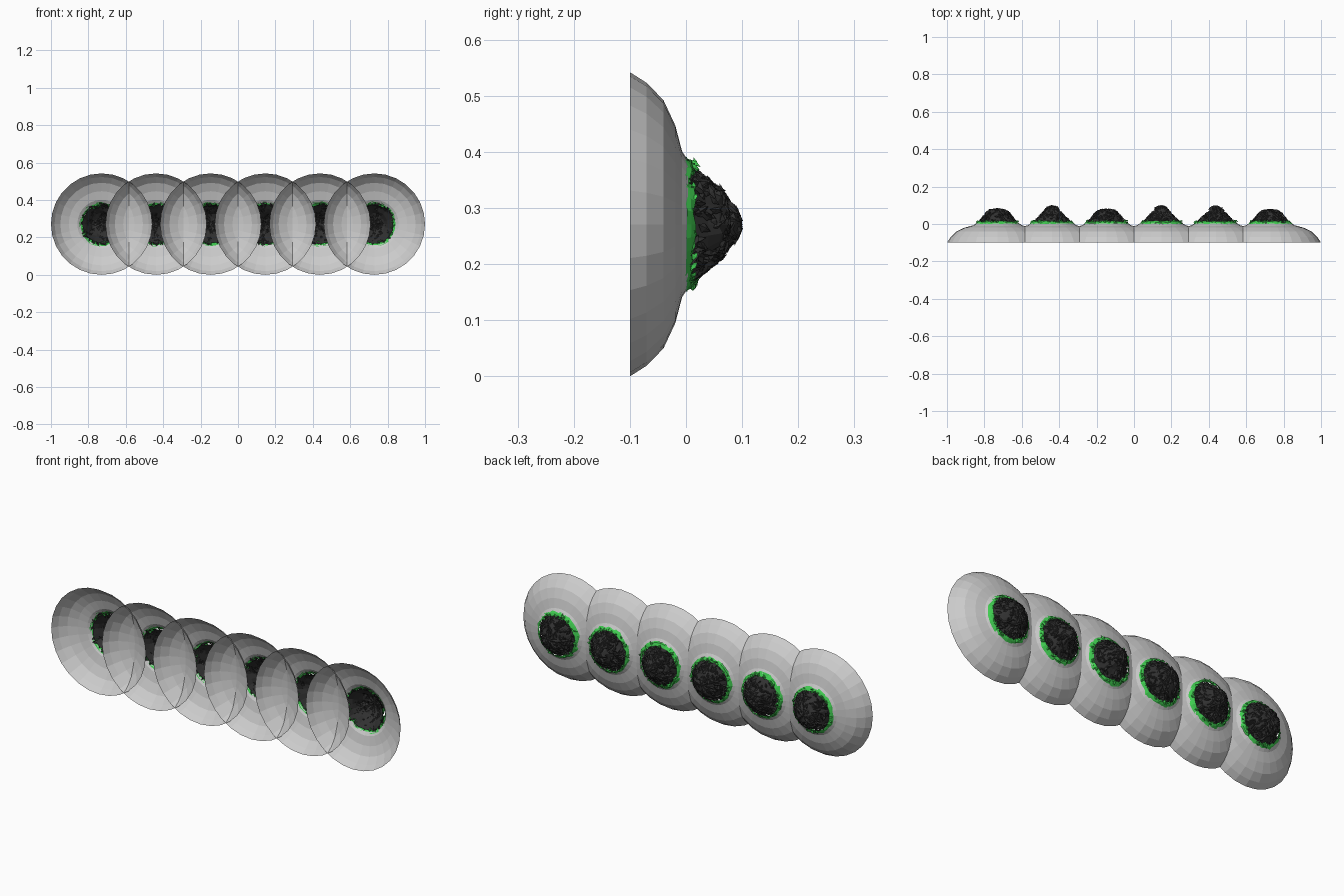
import bpy, bmesh, math, random
from mathutils import Vector

if "Cube" in bpy.data.objects:
    bpy.data.objects.remove(bpy.data.objects["Cube"])

random.seed(7)
CZ = 0.271
SIDES = 28
SHELL = [(0.271, -0.10), (0.252, -0.07), (0.221, -0.04), (0.176, -0.019),
         (0.130, -0.007), (0.113, 0.004)]
# mound outlines as (radius, share of height)
PEAKED = [(0.112, 0.0), (0.092, 0.2), (0.070, 0.42), (0.045, 0.68), (0.030, 0.88), (0.008, 0.97)]
FLAT = [(0.112, 0.0), (0.096, 0.24), (0.078, 0.5), (0.062, 0.75), (0.040, 0.9), (0.008, 0.95)]


def material(name, rgb):
    m = bpy.data.materials.new(name)
    m.diffuse_color = (*rgb, 1)
    m.use_nodes = True
    m.node_tree.nodes["Principled BSDF"].inputs["Base Color"].default_value = m.diffuse_color
    return m


DARK = material("charcoal", (0.03, 0.03, 0.03))
GREEN = material("green", (0.05, 0.6, 0.08))


def finish(bm, name, x, mat=None):
    mesh = bpy.data.meshes.new(name)
    bm.to_mesh(mesh)
    bm.free()
    ob = bpy.data.objects.new(name, mesh)
    ob.location = (x, 0, CZ)
    if mat:
        mesh.materials.append(mat)
    bpy.context.collection.objects.link(ob)
    return ob


def lathe(profile, sides, jitter=0.0, cap=False):
    """Revolve (radius, y) points around the y axis."""
    bm = bmesh.new()
    rings = []
    for r, y in profile:
        ring = []
        for i in range(sides):
            a = 2 * math.pi * i / sides
            rr = r + random.uniform(-jitter, jitter) * min(1, r / 0.04)
            ring.append(bm.verts.new((rr * math.cos(a), y + random.uniform(-jitter, jitter),
                                      rr * math.sin(a))))
        rings.append(ring)
    for lo, hi in zip(rings, rings[1:]):
        for i in range(sides):
            j = (i + 1) % sides
            bm.faces.new((lo[i], hi[i], hi[j], lo[j]))
    if cap:
        bm.faces.new(rings[-1])
    bmesh.ops.recalc_face_normals(bm, faces=bm.faces)
    return bm


def add_shard(bm, r, y, a, slope, length, width):
    """One bent, tilted leaf lying roughly along the mound."""
    out = Vector((math.cos(a), 0, math.sin(a)))
    side = Vector((-math.sin(a), 0, math.cos(a)))
    up = (out * slope[0] + Vector((0, slope[1], 0))).normalized()
    normal = (out * slope[1] - Vector((0, slope[0], 0))).normalized()
    spin = random.uniform(-1.3, 1.3)
    d = up * math.cos(spin) + side * math.sin(spin)
    w = side * math.cos(spin) - up * math.sin(spin)
    d = (d + normal * random.uniform(-0.35, 0.35)).normalized()
    c = out * r + Vector((0, y, 0))
    tip, tail = c + d * length / 2, c - d * length / 2
    left = bm.verts.new(c + w * width / 2 - normal * 0.004)
    right = bm.verts.new(c - w * width / 2 - normal * 0.004)
    top, bot = bm.verts.new(tip), bm.verts.new(tail)
    mid = bm.verts.new(c + normal * 0.004)
    for p, q in ((top, left), (left, bot), (bot, right), (right, top)):
        bm.faces.new((p, q, mid))


def build_unit(n, x, height, outline):
    # open domed shell with a hole in the middle
    finish(lathe(SHELL, SIDES), f"shell_{n}", x)

    # crumpled mound core
    prof = [(r * 0.93, f * height) for r, f in outline]
    finish(lathe(prof, 22, 0.005, True), f"mound_core_{n}", x, DARK)

    # dark shards covering the mound
    bm = bmesh.new()
    pts = [(r, f * height) for r, f in outline]
    segs = list(zip(pts, pts[1:]))
    weights = [(p[0] + q[0]) * math.dist(p, q) for p, q in segs]
    for _ in range(230):
        p, q = random.choices(segs, weights)[0]
        t = random.random()
        r, y = p[0] + (q[0] - p[0]) * t, p[1] + (q[1] - p[1]) * t
        add_shard(bm, r * 0.98, y, random.uniform(0, 2 * math.pi),
                  (q[0] - p[0], q[1] - p[1]),
                  random.uniform(0.02, 0.038), random.uniform(0.010, 0.018))
    for v in bm.verts:
        v.co.y = min(max(v.co.y, -0.006), height)
    finish(bm, f"mound_shards_{n}", x, DARK)

    # green collar and leaves around the foot of the mound
    bm = lathe([(0.119, -0.001), (0.112, 0.008), (0.101, 0.015)], 30, 0.003)
    for _ in range(60):
        add_shard(bm, random.uniform(0.098, 0.112), random.uniform(0.002, 0.018),
                  random.uniform(0, 2 * math.pi), (-0.8, 0.6),
                  random.uniform(0.014, 0.026), random.uniform(0.008, 0.015))
    finish(bm, f"green_collar_{n}", x, GREEN)


UNITS = [(-0.729, 0.085, FLAT), (-0.438, 0.10, PEAKED), (-0.146, 0.083, FLAT),
         (0.146, 0.10, PEAKED), (0.438, 0.10, PEAKED), (0.729, 0.08, FLAT)]
for n, (x, height, outline) in enumerate(UNITS, 1):
    build_unit(n, x, height, outline)
